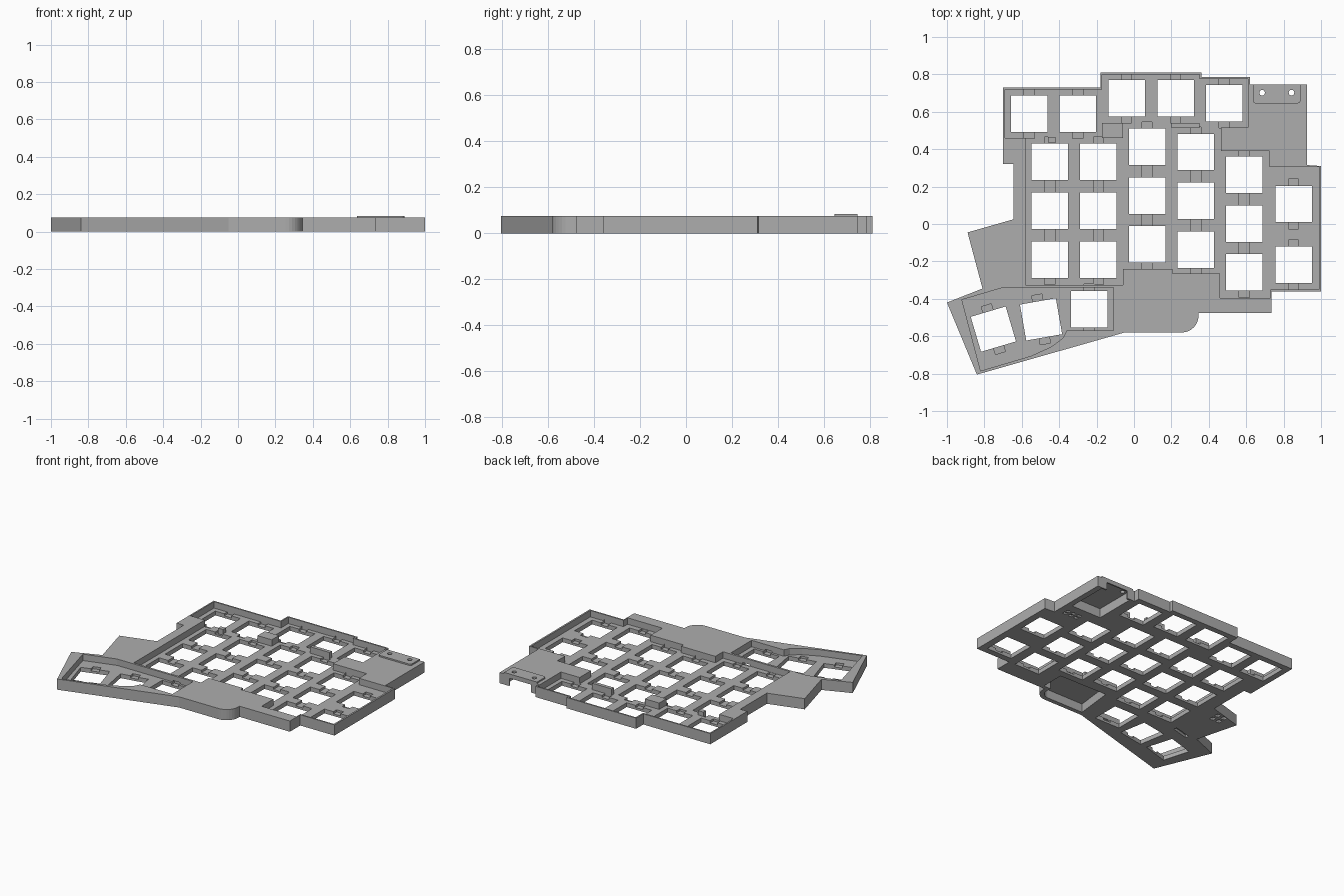
import bpy, bmesh, math
from mathutils import Matrix, Vector

if "Cube" in bpy.data.objects:
    bpy.data.objects.remove(bpy.data.objects["Cube"])

H, FLOOR, CLIP = 0.075, 0.03, 0.015
KEY = 0.195

grey = bpy.data.materials.new("case grey")
grey.use_nodes = True
grey.diffuse_color = (0.42, 0.42, 0.42, 1)
grey.node_tree.nodes["Principled BSDF"].inputs["Base Color"].default_value = (0.42, 0.42, 0.42, 1)


def prism(bm, pts, z0, z1):
    """Extrude a flat outline from z0 to z1."""
    face = bm.faces.new([bm.verts.new((x, y, z0)) for x, y in pts])
    up = bmesh.ops.extrude_face_region(bm, geom=[face])
    top = [v for v in up["geom"] if isinstance(v, bmesh.types.BMVert)]
    bmesh.ops.translate(bm, verts=top, vec=(0, 0, z1 - z0))


def rect(cx, cy, w, h, angle=0, dx=0, dy=0):
    rot = Matrix.Rotation(math.radians(angle), 2)
    corners = [(-w, -h), (w, -h), (w, h), (-w, h)]
    return [Vector((cx, cy)) + rot @ Vector((x / 2 + dx, y / 2 + dy)) for x, y in corners]


def arc(cx, cy, r, a0, a1, n=8):
    steps = [math.radians(a0 + (a1 - a0) * i / n) for i in range(n + 1)]
    return [(cx + r * math.cos(a), cy + r * math.sin(a)) for a in steps]


def make(name, shapes):
    bm = bmesh.new()
    for pts, z0, z1 in shapes:
        prism(bm, pts, z0, z1)
    bmesh.ops.recalc_face_normals(bm, faces=bm.faces)
    mesh = bpy.data.meshes.new(name)
    bm.to_mesh(mesh)
    bm.free()
    mesh.materials.append(grey)
    ob = bpy.data.objects.new(name, mesh)
    bpy.context.collection.objects.link(ob)
    return ob


def cut(target, name, shapes):
    cutter = make(name, shapes)
    cutter.hide_render = True
    mod = target.modifiers.new(name, "BOOLEAN")
    mod.operation = "DIFFERENCE"
    mod.solver = "EXACT"
    mod.use_self = True
    mod.object = cutter
    bpy.context.view_layer.objects.active = target
    bpy.ops.object.modifier_apply(modifier=mod.name)
    bpy.data.objects.remove(cutter)


# Case outline, clockwise from the back left corner
outline = [(-.7, .73), (-.18, .73), (-.18, .81), (.36, .81), (.36, .785), (.62, .785),
           (.62, .745), (.925, .745), (.925, .315), (1, .31), (1, -.36), (.735, -.36),
           (.735, -.475), (.345, -.475)]
outline += arc(.255, -.49, .09, 0, -90)
outline += [(-.05, -.58), (-.84, -.805), (-1, -.42), (-.81, -.345), (-.89, -.045),
            (-.645, .025), (-.645, .32), (-.7, .32)]
case = make("keyboard_case", [(outline, 0, H)])

# Sunken wells for the main keys and the thumb keys
main_well = [(-.69, .72), (-.17, .72), (-.17, .8), (.35, .8), (.35, .775), (.61, .775),
             (.61, .515), (.465, .515), (.465, .39), (.725, .39), (.725, .305), (.988, .305),
             (.988, -.35), (.73, -.35), (.73, -.395), (.46, -.395), (.46, -.265),
             (.205, -.265), (.205, -.24), (-.06, -.24), (-.06, -.325), (-.58, -.325),
             (-.58, .46), (-.69, .46)]
thumb_well = [(-.92, -.405), (-.7, -.34), (-.11, -.34), (-.11, -.57), (-.36, -.57),
              (-.38, -.61), (-.44, -.655), (-.55, -.705), (-.82, -.785)]
cut(case, "wells", [(main_well, FLOOR, .1), (thumb_well, FLOOR, .1)])

# Key positions: columns of x, top y and count, then single keys with a turn
keys = []
for x, y, n in [(-.45, .332, 3), (-.19, .332, 3), (.07, .413, 3), (.33, .385, 3),
                (.59, .263, 3)]:
    keys += [(x, y - .261 * i, 0) for i in range(n)]
keys += [(.853, .107, 0), (.853, -.219, 0), (-.56, .59, 0), (-.3, .59, 0), (-.04, .673, 0),
         (.222, .673, 0), (.482, .645, 0), (-.24, -.455, 0), (-.497, -.51, 10),
         (-.752, -.562, 16.5)]

# Clip notches beside each opening, then the openings themselves
notches = [(rect(x, y, .055, .05, t, 0, s * .108), CLIP, .04)
           for x, y, t in keys for s in (-1, 1)]
cut(case, "clip_notches", notches)
cut(case, "key_openings", [(rect(x, y, KEY, KEY, t), -.02, .1) for x, y, t in keys])

# Pockets open from below: front bulge, controller bay and its back opening
bulge = [(0, -.28), (.37, -.285), (.37, -.45), (.315, -.45)]
bulge += arc(.255, -.49, .06, 0, -90) + [(-.03, -.55)]
cut(case, "underside_pockets", [(bulge, -.02, .06),
                                (rect(.77, .59, .23, .29), -.02, .065)])
cut(case, "back_opening", [(rect(.765, .74, .17, .06), -.02, .055)])

# Small shallow sockets in the underside
sockets = [(rect(.77 + .045 * i, .345 + .03 * j, .028, .02), -.02, .02)
           for i in range(3) for j in range(2)]
sockets += [(rect(-.77 + .05 * i, -.08 + .05 * j, .03, .03), -.02, .02)
            for i in range(2) for j in range(2)]
sockets.append((rect(-.68, -.345, .13, .025, 15), -.02, .02))
cut(case, "underside_sockets", sockets)

# Raised blocks inside the main well
make("well_block_left", [(rect(-.115, .5, .11, .08), FLOOR - .01, H)])
make("well_block_middle", [(rect(.275, .527, .15, .025), FLOOR - .01, H)])
make("well_block_small", [(rect(-.44, .45, .04, .03), FLOOR - .01, .06)])

# Controller cover plate with two round holes
cover = [(.89, .745), (.635, .745)] + arc(.65, .66, .015, 180, 270, 4)
cover += arc(.875, .66, .015, 270, 360, 4)
plate = make("controller_cover", [(cover, H, .085)])
for part in (case, plate):
    cut(part, "round_holes", [(arc(x, .702, .015, 0, 337.5, 15), .05, .12)
                              for x in (.685, .842)])
